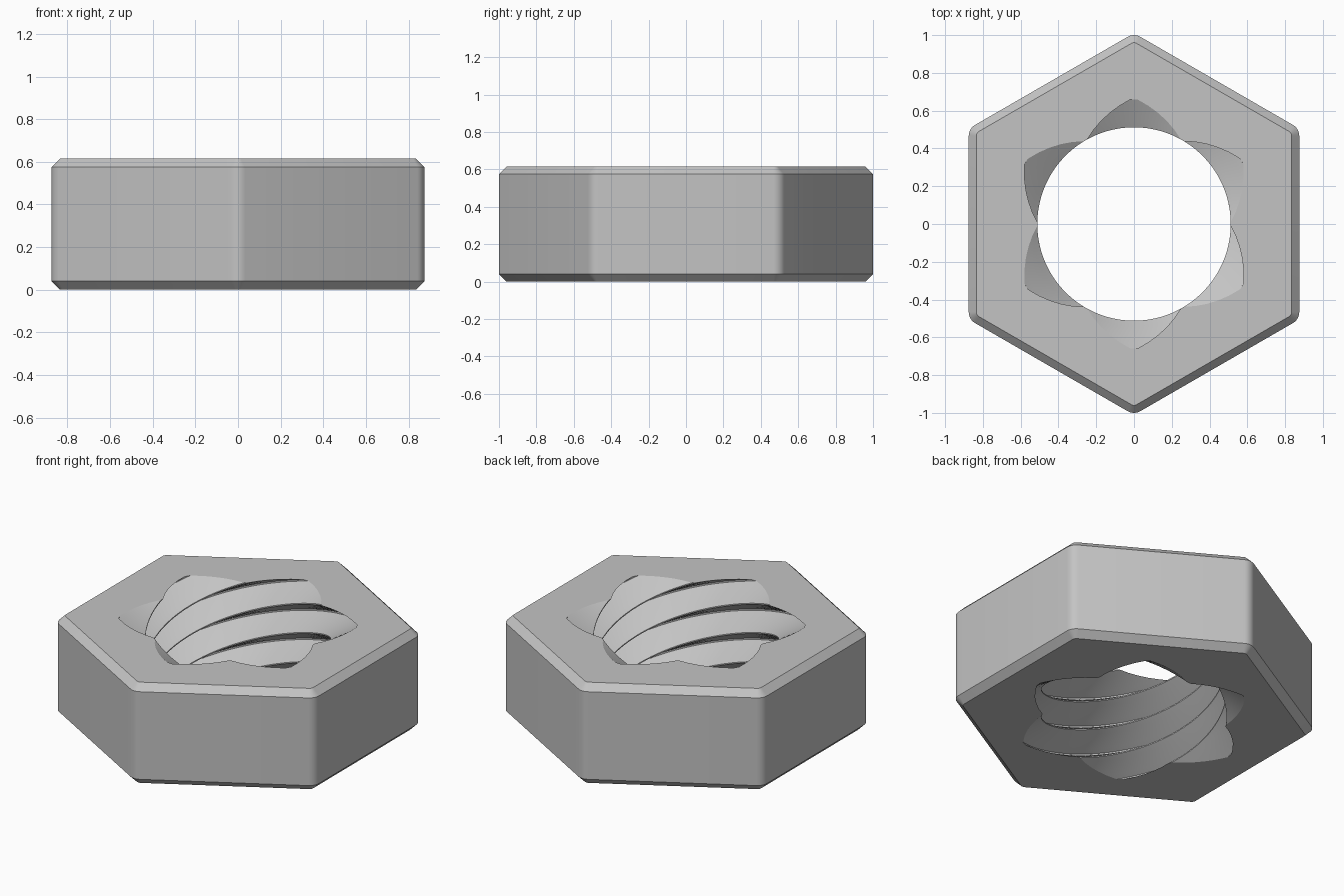
import bpy, bmesh, math

if "Cube" in bpy.data.objects:
    bpy.data.objects.remove(bpy.data.objects["Cube"])

HEIGHT, CHAMFER = 0.615, 0.04
CORNER_DIST, CORNER_R = 0.933, 0.067     # centre and radius of each rounded hex corner
MINOR, MAJOR = 0.512, 0.66               # thread crest and root radii
STARTS, LEAD = 6, 1.07                   # six-start left-hand thread
LAYERS, FLANK = 64, 5


def hex_ring(bm, z, inset):
    """Rounded hexagon loop with points on +y and -y."""
    r, ring = CORNER_R - inset, []
    for k in range(6):
        a = math.radians(90 + 60 * k)
        for i in range(7):
            b = a + math.radians(-30 + 10 * i)
            ring.append(bm.verts.new((CORNER_DIST * math.cos(a) + r * math.cos(b),
                                      CORNER_DIST * math.sin(a) + r * math.sin(b), z)))
    return ring


def thread_ring(bm, z):
    """Lobed thread section, turned according to its height."""
    step = 2 * math.pi / STARTS
    turn = math.pi / 2 + 2 * math.pi * (HEIGHT - z) / LEAD
    root, crest = 0.025, 0.48            # fractions of a pitch where the flank starts and ends
    half = [(root + (crest - root) * i / FLANK, MAJOR + (MINOR - MAJOR) * i / FLANK)
            for i in range(FLANK + 1)]
    profile = [(-f, r) for f, r in reversed(half)] + half
    ring = []
    for k in range(STARTS):
        for f, r in profile:
            a = turn + (k + f) * step
            ring.append(bm.verts.new((r * math.cos(a), r * math.sin(a), z)))
    return ring


def skin(bm, rings):
    for lo, hi in zip(rings, rings[1:]):
        n = len(lo)
        for j in range(n):
            bm.faces.new((lo[j], lo[(j + 1) % n], hi[(j + 1) % n], hi[j]))


def loop_edges(bm, ring):
    return [bm.edges.get((ring[i - 1], ring[i])) for i in range(len(ring))]


bm = bmesh.new()
# Chamfered hexagonal outside
outer = [hex_ring(bm, 0, CHAMFER), hex_ring(bm, CHAMFER, 0),
         hex_ring(bm, HEIGHT - CHAMFER, 0), hex_ring(bm, HEIGHT, CHAMFER)]
skin(bm, outer)
# Threaded bore
bore = [thread_ring(bm, HEIGHT * i / LAYERS) for i in range(LAYERS + 1)]
skin(bm, bore)
# Flat end faces around the bore
for end, normal in ((0, (0, 0, -1)), (-1, (0, 0, 1))):
    bmesh.ops.triangle_fill(bm, use_beauty=True, normal=normal,
                            edges=loop_edges(bm, outer[end]) + loop_edges(bm, bore[end]))
bmesh.ops.recalc_face_normals(bm, faces=bm.faces[:])

mesh = bpy.data.meshes.new("hex_nut")
bm.to_mesh(mesh)
bm.free()
nut = bpy.data.objects.new("hex_nut", mesh)
bpy.context.collection.objects.link(nut)

steel = bpy.data.materials.new("light_grey")
steel.diffuse_color = (0.55, 0.55, 0.55, 1)
steel.use_nodes = True
steel.node_tree.nodes["Principled BSDF"].inputs["Base Color"].default_value = steel.diffuse_color
mesh.materials.append(steel)

bpy.context.view_layer.objects.active = nut
nut.select_set(True)
bpy.ops.object.shade_smooth_by_angle(angle=math.radians(30))
